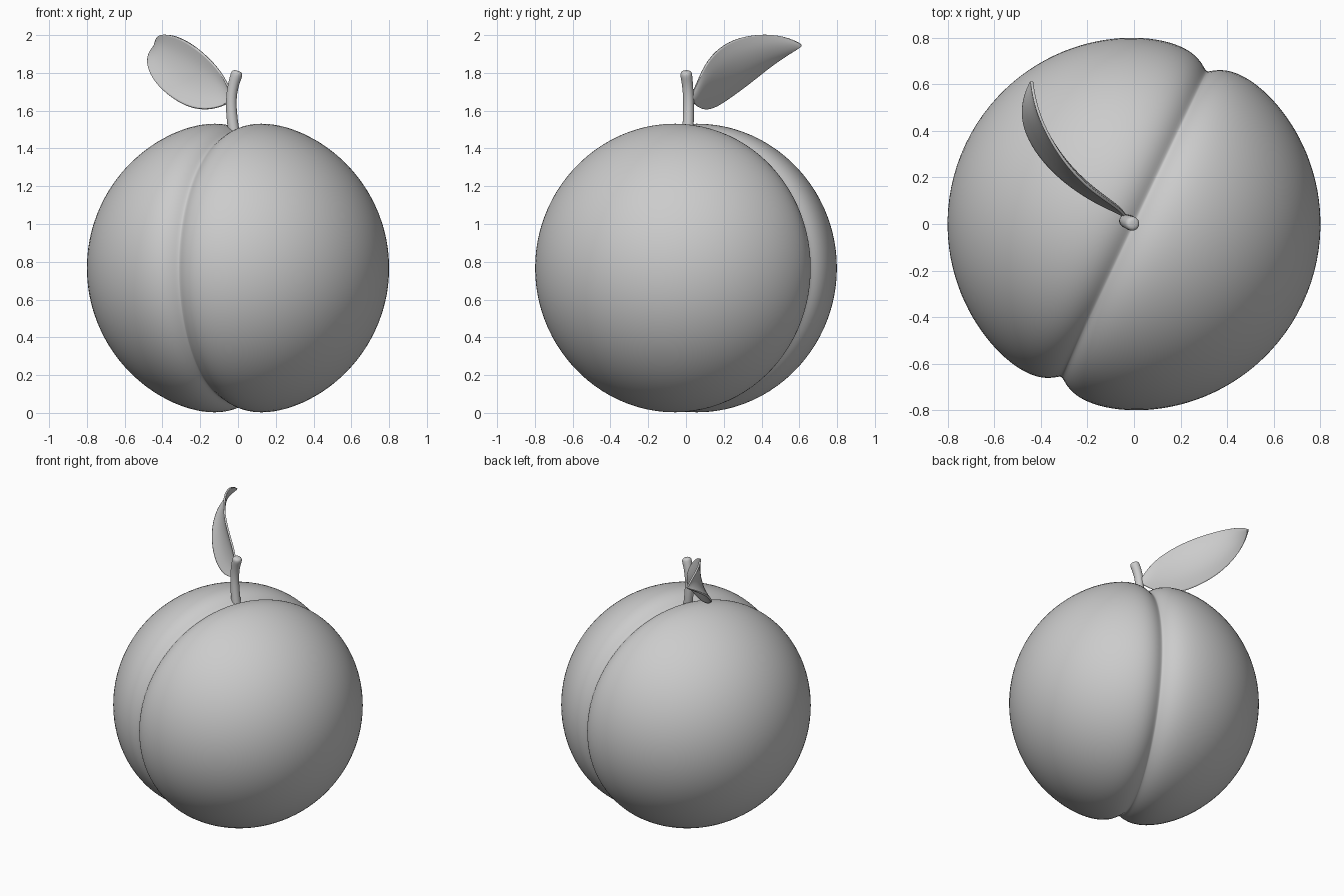
import bpy, bmesh, math
from mathutils import Vector, Matrix

if "Cube" in bpy.data.objects:
    bpy.data.objects.remove(bpy.data.objects["Cube"])


def add_object(name, bm):
    bmesh.ops.recalc_face_normals(bm, faces=bm.faces)
    for f in bm.faces:
        f.smooth = True
    me = bpy.data.meshes.new(name)
    bm.to_mesh(me)
    bm.free()
    ob = bpy.data.objects.new(name, me)
    bpy.context.collection.objects.link(ob)
    return ob


# Fruit: creased profile spun around the horizontal axis square to the seam
def profile_point(u):
    a = math.copysign(abs(u) ** 1.6, u) * math.pi / 2
    d = 0.8 * math.sin(a)
    r = 0.8 - 0.085 * math.exp(-math.hypot(d, 0.012) / 0.08)
    return Vector((r * math.sin(a), 0, r * math.cos(a)))


bm = bmesh.new()
rows = 80
prof = [bm.verts.new(profile_point(2 * i / rows - 1)) for i in range(rows + 1)]
edges = [bm.edges.new(p) for p in zip(prof, prof[1:])]
bmesh.ops.spin(bm, geom=prof + edges, cent=(0, 0, 0), axis=(1, 0, 0),
               angle=2 * math.pi, steps=96)
bmesh.ops.remove_doubles(bm, verts=bm.verts, dist=1e-4)
turn = Matrix.Rotation(math.atan2(-0.43, 0.903), 4, 'Z')
squash = Matrix.Diagonal((1, 1, 0.988, 1))
bm.transform(Matrix.Translation((0, 0, 0.767)) @ squash @ turn)
add_object("fruit", bm)

# Stem: bent tapered tube with a rounded end
path = [(-0.01, 0.005, 1.42, 0.031), (-0.028, 0.012, 1.52, 0.031),
        (-0.04, 0.015, 1.65, 0.029), (-0.025, 0.008, 1.74, 0.030),
        (-0.009, 0.002, 1.785, 0.033), (-0.005, 0.0, 1.802, 0.031),
        (-0.002, 0.0, 1.812, 0.018)]
bm = bmesh.new()
rings = []
for i, (x, y, z, r) in enumerate(path):
    a, b = path[max(i - 1, 0)], path[min(i + 1, len(path) - 1)]
    t = (Vector(b[:3]) - Vector(a[:3])).normalized()
    s = Vector((0, 1, 0)).cross(t).normalized()
    w = t.cross(s)
    rings.append([bm.verts.new(Vector((x, y, z)) + r * (
        s * math.cos(k * math.pi / 6) + w * math.sin(k * math.pi / 6)))
        for k in range(12)])
for p, q in zip(rings, rings[1:]):
    for k in range(12):
        bm.faces.new((p[k], p[(k + 1) % 12], q[(k + 1) % 12], q[k]))
bm.faces.new(rings[0])
bm.faces.new(rings[-1])
stem = add_object("stem", bm)
stem.modifiers.new("smooth", 'SUBSURF').levels = 2
stem.modifiers["smooth"].render_levels = 2

# Leaf: curled blade between a lower and an upper edge, folded on the midrib
lower = [(-0.035, 0.03, 1.655), (-0.07, 0.05, 1.63), (-0.15, 0.085, 1.605),
         (-0.25, 0.145, 1.612), (-0.35, 0.225, 1.665), (-0.44, 0.335, 1.745),
         (-0.485, 0.45, 1.84), (-0.472, 0.55, 1.905), (-0.442, 0.61, 1.94)]
upper = [(-0.035, 0.03, 1.685), (-0.06, 0.06, 1.75), (-0.11, 0.095, 1.83),
         (-0.19, 0.15, 1.91), (-0.28, 0.24, 1.975), (-0.36, 0.36, 2.003),
         (-0.41, 0.47, 2.003), (-0.432, 0.56, 1.98), (-0.438, 0.612, 1.95)]
bm = bmesh.new()
n = len(lower) - 1
grid = []
for i, (lo, up) in enumerate(zip(lower, upper)):
    lo, up = Vector(lo), Vector(up)
    fold = Vector((0.022, 0.022, 0)) * math.sin(math.pi * i / n)
    grid.append([bm.verts.new(p) for p in (
        lo, lo.lerp(up, 0.25) + fold * 0.8, lo.lerp(up, 0.5) + fold,
        lo.lerp(up, 0.75) + fold * 0.8, up)])
for p, q in zip(grid, grid[1:]):
    for k in range(4):
        bm.faces.new((p[k], p[k + 1], q[k + 1], q[k]))
leaf = add_object("leaf", bm)
sub = leaf.modifiers.new("smooth", 'SUBSURF')
sub.levels = sub.render_levels = 3
thick = leaf.modifiers.new("thickness", 'SOLIDIFY')
thick.thickness = 0.012
thick.offset = 0
